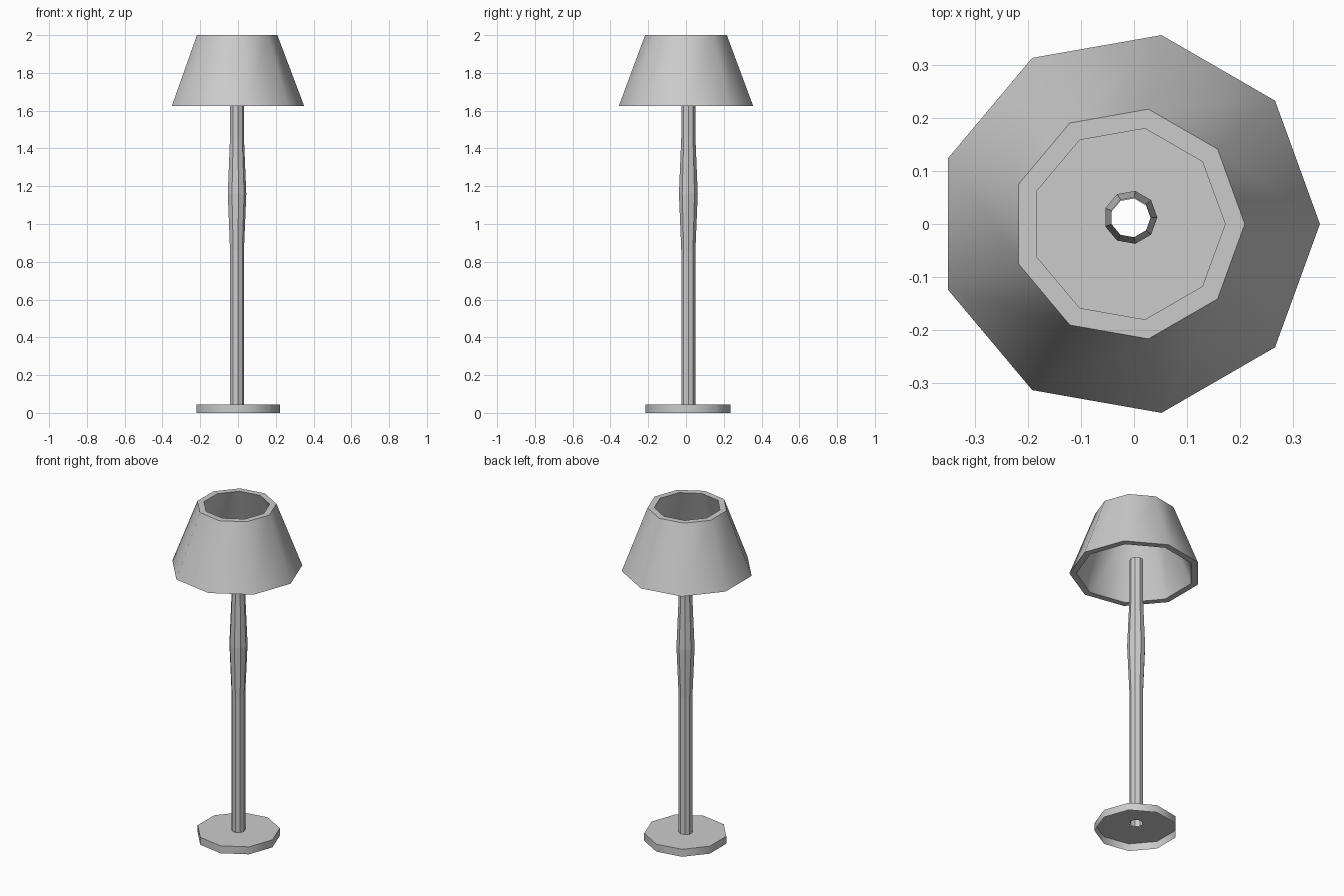
import bpy, bmesh, math

if "Cube" in bpy.data.objects:
    bpy.data.objects.remove(bpy.data.objects["Cube"])

SIDES = 9


def lathe(name, profile, centre, closed=False, smooth=True):
    """Spin (radius, z) points into a nine-sided part with a corner on +x."""
    bm = bmesh.new()
    rings = []
    for r, z in profile:
        rings.append([bm.verts.new((centre[0] + r * math.cos(2 * math.pi * i / SIDES),
                                    centre[1] + r * math.sin(2 * math.pi * i / SIDES), z))
                      for i in range(SIDES)])
    pairs = list(zip(rings, rings[1:]))
    if closed:
        pairs.append((rings[-1], rings[0]))
    for a, b in pairs:
        for i in range(SIDES):
            j = (i + 1) % SIDES
            bm.faces.new((a[i], a[j], b[j], b[i]))
    mesh = bpy.data.meshes.new(name)
    bm.to_mesh(mesh)
    bm.free()
    obj = bpy.data.objects.new(name, mesh)
    bpy.context.collection.objects.link(obj)
    if smooth:
        bpy.ops.object.select_all(action='DESELECT')
        obj.select_set(True)
        bpy.context.view_layer.objects.active = obj
        bpy.ops.object.shade_smooth_by_angle(angle=math.radians(45))
    return obj


STEM = (-0.0065, 0.0125)
POLE_R = 0.038

# Foot: open underneath, with a hole where the pole meets it
lathe("base", [(0.228, 0), (0.228, 0.045), (POLE_R, 0.045)], (-0.0065, 0.0105))

# Hollow pole with a swelling in the upper half
lathe("pole", [(POLE_R, 0.045), (POLE_R, 0.86), (0.0505, 1.16),
               (POLE_R, 1.46), (POLE_R, 1.70)], STEM, smooth=False)

# Thick-walled tapered shade, open at both ends
lathe("shade", [(0.361, 1.625), (0.2195, 2.0), (0.1825, 2.0), (0.323, 1.625)],
      (-0.011, 0), closed=True)
